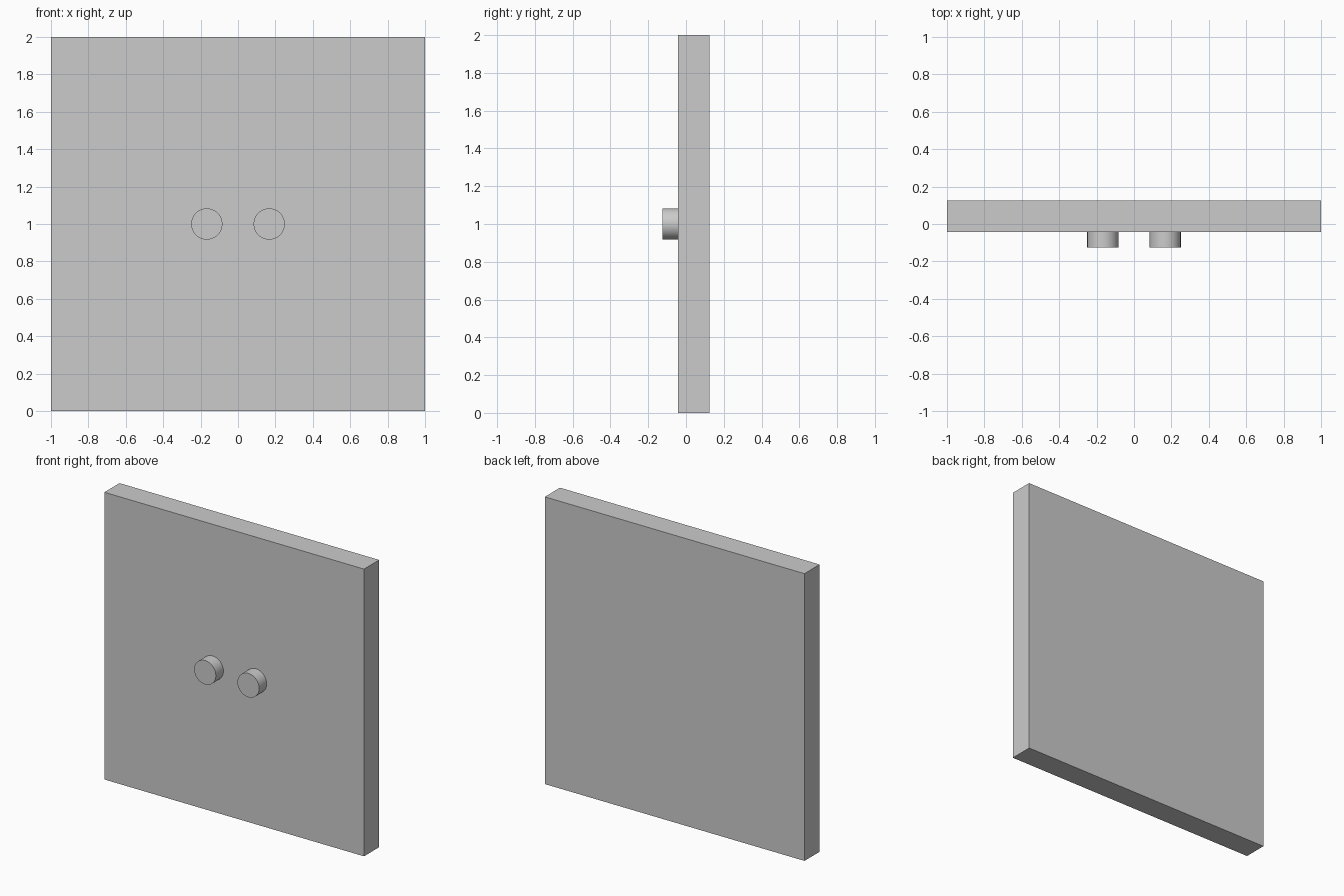
import bpy
import math

if "Cube" in bpy.data.objects:
    bpy.data.objects.remove(bpy.data.objects["Cube"])

U = 1 / 24  # base unit: slab is 4U thick, pegs stand 2U proud

# Square slab
bpy.ops.mesh.primitive_cube_add(size=1, location=(0, U, 1))
panel = bpy.context.object
panel.name = "panel"
panel.scale = (2, 4 * U, 2)
bpy.ops.object.transform_apply(location=False, rotation=False, scale=True)

# Two round pegs on the front face, ending flush against the slab
for side, name in ((-1, "left_peg"), (1, "right_peg")):
    bpy.ops.mesh.primitive_cylinder_add(
        vertices=64, radius=2 * U, depth=2 * U,
        location=(side * 4 * U, -2 * U, 1), rotation=(math.pi / 2, 0, 0))
    peg = bpy.context.object
    peg.name = name
    bpy.ops.object.shade_smooth_by_angle(angle=math.radians(30))
